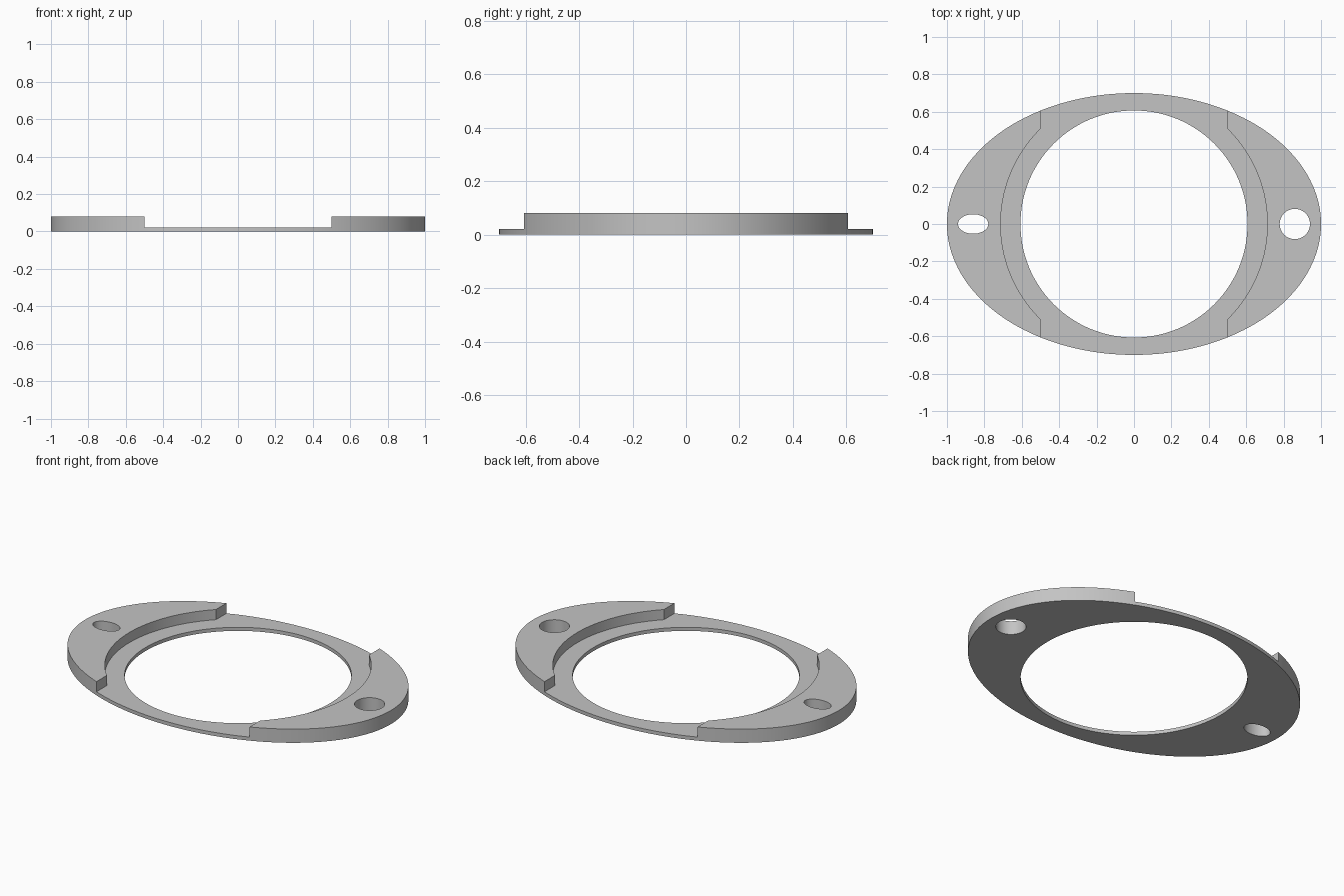
import bpy
import bmesh
from math import acos, cos, pi, sin

PLATE_TOP = 0.021
PAD_TOP = 0.081
BORE_RADIUS = 0.607
RECESS_RADIUS = 0.713
RECESS_HALF_WIDTH = 0.5
BOLT_X = 0.86

cube = bpy.data.objects.get("Cube")
if cube:
    bpy.data.objects.remove(cube, do_unlink=True)

grey = bpy.data.materials.new("plain grey")
grey.use_nodes = True
colour = (0.55, 0.55, 0.55, 1)
grey.diffuse_color = colour
grey.node_tree.nodes["Principled BSDF"].inputs["Base Color"].default_value = colour


def ellipse(rx, ry, cx=0, count=128):
    return [(cx + rx * cos(2 * pi * i / count), ry * sin(2 * pi * i / count))
            for i in range(count)]


def prism(name, outline, bottom, top):
    """Extrude a closed counter-clockwise outline straight up."""
    bm = bmesh.new()
    face = bm.faces.new([bm.verts.new((x, y, bottom)) for x, y in outline])
    lifted = bmesh.ops.extrude_face_region(bm, geom=[face], use_keep_orig=True)
    verts = [g for g in lifted["geom"] if isinstance(g, bmesh.types.BMVert)]
    bmesh.ops.translate(bm, vec=(0, 0, top - bottom), verts=verts)
    bmesh.ops.recalc_face_normals(bm, faces=bm.faces)
    mesh = bpy.data.meshes.new(name)
    bm.to_mesh(mesh)
    bm.free()
    mesh.materials.append(grey)
    obj = bpy.data.objects.new(name, mesh)
    bpy.context.collection.objects.link(obj)
    return obj


# Oval flange blank
flange = prism("oval_flange", ellipse(1, 0.7, count=160), 0, PAD_TOP)

# Recess outline: a round seat joined to a straight channel across the middle
half_angle = acos(RECESS_HALF_WIDTH / RECESS_RADIUS)
steps = 48
arc = [-half_angle + 2 * half_angle * i / steps for i in range(steps + 1)]
right_half = [(RECESS_HALF_WIDTH, -0.9)]
right_half += [(RECESS_RADIUS * cos(a), RECESS_RADIUS * sin(a)) for a in arc]
right_half += [(RECESS_HALF_WIDTH, 0.9)]
recess = right_half + [(-x, -y) for x, y in right_half]

# Cutters: recess, central bore, round bolt hole and oval bolt hole
cutters = [
    prism("recess_cutter", recess, PLATE_TOP, 0.3),
    prism("bore_cutter", ellipse(BORE_RADIUS, BORE_RADIUS), -0.2, 0.3),
    prism("round_hole_cutter", ellipse(0.081, 0.081, BOLT_X, 64), -0.2, 0.3),
    prism("oval_hole_cutter", ellipse(0.081, 0.052, -BOLT_X, 64), -0.2, 0.3),
]
for cutter in cutters:
    cutter.hide_render = True
    cut = flange.modifiers.new(cutter.name, "BOOLEAN")
    cut.operation = "DIFFERENCE"
    cut.solver = "EXACT"
    cut.object = cutter

# Keep the finished cut shape and discard the cutters
bpy.context.view_layer.update()
graph = bpy.context.evaluated_depsgraph_get()
finished = bpy.data.meshes.new_from_object(flange.evaluated_get(graph))
flange.modifiers.clear()
flange.data = finished
for cutter in cutters:
    bpy.data.objects.remove(cutter, do_unlink=True)

# Smooth curved walls with crisp edges
for obj in bpy.context.selected_objects:
    obj.select_set(False)
flange.select_set(True)
bpy.context.view_layer.objects.active = flange
bpy.ops.object.shade_smooth_by_angle(angle=pi / 6)
